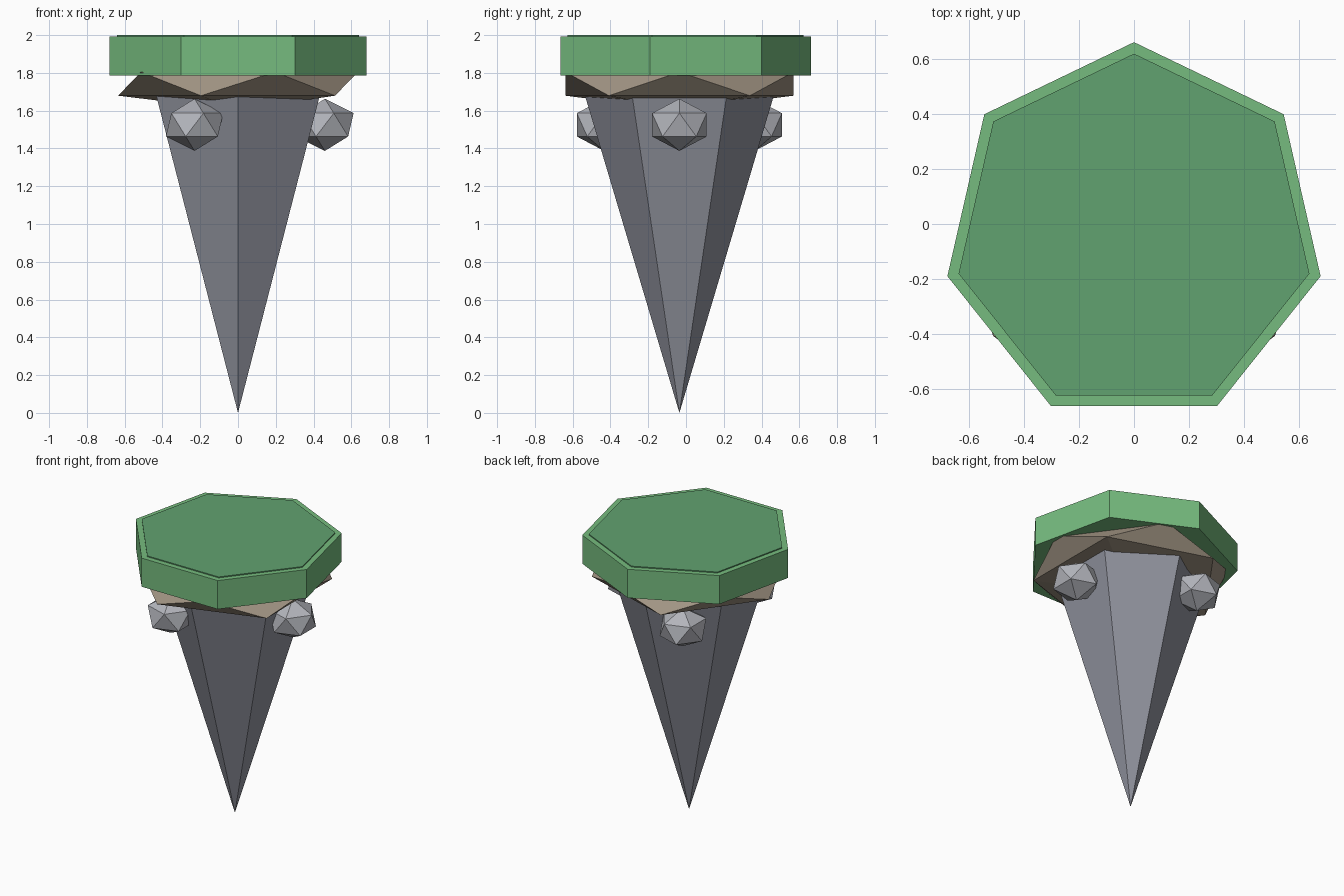
import bpy, bmesh
from math import cos, sin, radians
from mathutils import Matrix

if "Cube" in bpy.data.objects:
    bpy.data.objects.remove(bpy.data.objects["Cube"])

CY = -0.035  # common axis of all parts


def material(name, rgb):
    m = bpy.data.materials.new(name)
    m.diffuse_color = (*rgb, 1)
    m.use_nodes = True
    m.node_tree.nodes["Principled BSDF"].inputs["Base Color"].default_value = m.diffuse_color
    return m


def finish(bm, name, mat):
    me = bpy.data.meshes.new(name)
    bm.to_mesh(me)
    bm.free()
    me.materials.append(mat)
    ob = bpy.data.objects.new(name, me)
    bpy.context.collection.objects.link(ob)
    return ob


def prism(name, sides, r_bottom, r_top, z0, z1, mat):
    bm = bmesh.new()
    bmesh.ops.create_cone(bm, cap_ends=True, segments=sides, radius1=r_bottom,
                          radius2=r_top, depth=z1 - z0,
                          matrix=Matrix.Translation((0, CY, (z0 + z1) / 2)))
    if r_bottom == 0:
        bmesh.ops.remove_doubles(bm, verts=bm.verts, dist=1e-5)
    return finish(bm, name, mat)


def squashed_ico(name, x, y, z, r, rz, mat):
    bm = bmesh.new()
    bmesh.ops.create_icosphere(bm, subdivisions=1, radius=1)
    bmesh.ops.transform(bm, verts=bm.verts, matrix=Matrix.Translation((x, y, z))
                        @ Matrix.Diagonal((r, r, rz, 1)))
    return finish(bm, name, mat)


rim_green = material("rim_green", (0.18, 0.50, 0.21))
top_green = material("top_green", (0.12, 0.36, 0.16))
brown = material("dirt_brown", (0.36, 0.30, 0.23))
dark_grey = material("spike_grey", (0.28, 0.29, 0.34))
light_grey = material("rock_grey", (0.45, 0.46, 0.50))

# Seven-sided grass cap with a thin raised top
prism("grass_cap", 7, 0.698, 0.698, 1.787, 1.993, rim_green)
prism("grass_top", 7, 0.656, 0.656, 1.95, 2.0, top_green)

# Flattened dirt layer and six-sided stone spike
squashed_ico("dirt_layer", 0, CY, 1.742, 0.71, 0.14, brown)
prism("stone_spike", 6, 0, 0.506, 0, 1.70, dark_grey)

# Three rocks around the spike
for i in range(3):
    a = radians(120 * i)
    squashed_ico(f"rock_{i + 1}", 0.46 * cos(a), CY + 0.46 * sin(a), 1.525,
                 0.17, 0.138, light_grey)
